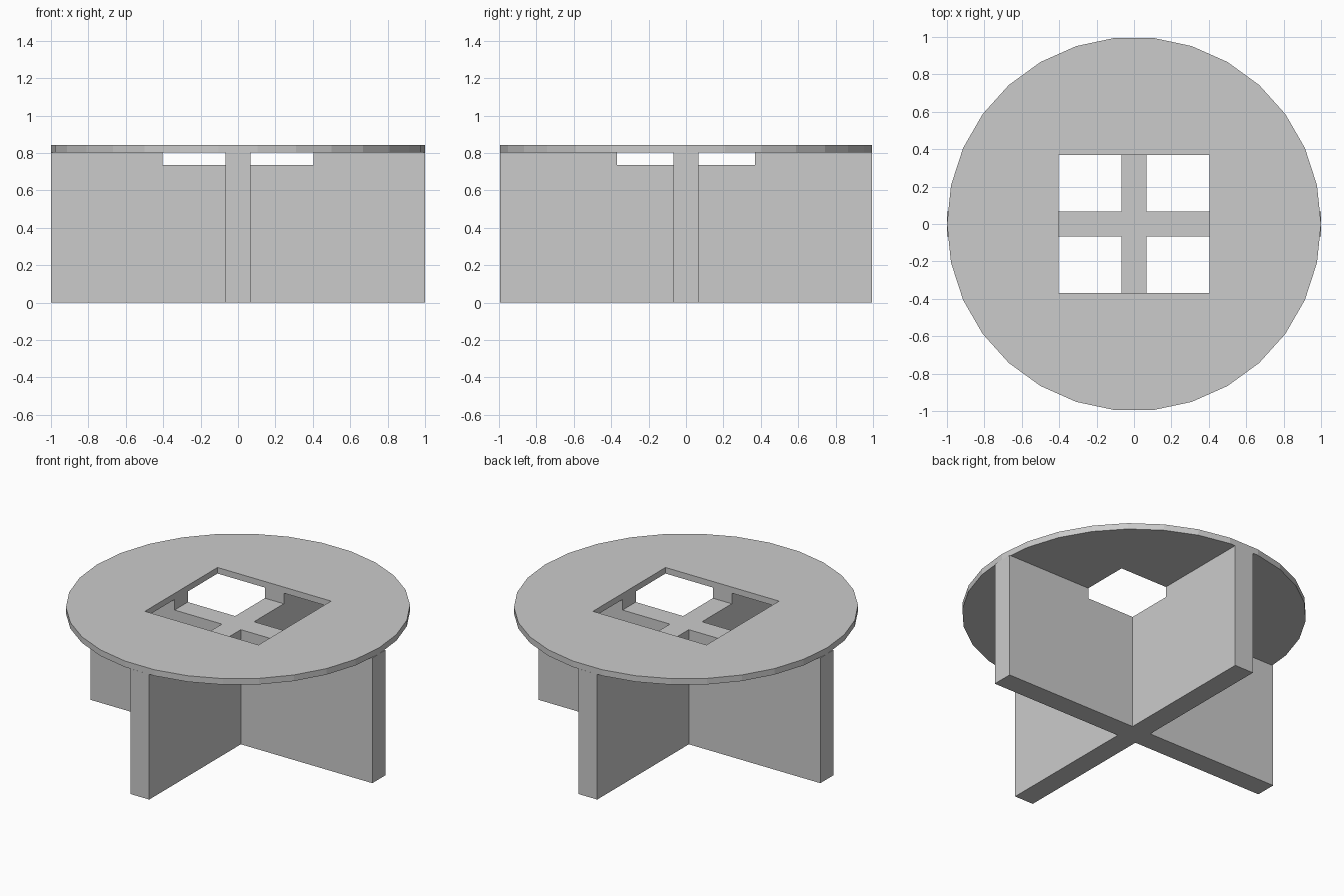
import bpy
import bmesh
from math import pi

cube = bpy.data.objects.get("Cube")
if cube:
    bpy.data.objects.remove(cube, do_unlink=True)

HALF_THICK = 0.067       # half thickness of the leg panels
REACH_X, REACH_Y = 1.0, 0.995
LEG_TOP, TABLE_TOP = 0.803, 0.842
HOLE_X, HOLE_Y, HOLE_FLOOR = 0.403, 0.368, 0.735

grey = bpy.data.materials.new("plain_grey")
grey.use_nodes = True
colour = (0.6, 0.6, 0.6, 1)
grey.diffuse_color = colour
grey.node_tree.nodes["Principled BSDF"].inputs["Base Color"].default_value = colour


def prism(name, outline, bottom, top):
    """Extrude a flat outline from bottom to top."""
    bm = bmesh.new()
    face = bm.faces.new([bm.verts.new((x, y, bottom)) for x, y in outline])
    result = bmesh.ops.extrude_face_region(bm, geom=[face])
    moved = [g for g in result["geom"] if isinstance(g, bmesh.types.BMVert)]
    bmesh.ops.translate(bm, verts=moved, vec=(0, 0, top - bottom))
    bmesh.ops.recalc_face_normals(bm, faces=bm.faces)
    mesh = bpy.data.meshes.new(name)
    bm.to_mesh(mesh)
    bm.free()
    mesh.materials.append(grey)
    obj = bpy.data.objects.new(name, mesh)
    bpy.context.collection.objects.link(obj)
    return obj


def cut(obj, cutter):
    """Subtract the cutter and apply the result."""
    mod = obj.modifiers.new("opening", "BOOLEAN")
    mod.operation = "DIFFERENCE"
    mod.solver = "EXACT"
    mod.object = cutter
    bpy.context.view_layer.objects.active = obj
    bpy.ops.object.modifier_apply(modifier=mod.name)


# Crossed leg panels: one plan outline, corner by corner
t = HALF_THICK
quarter = [(REACH_X, t), (t, t), (t, REACH_Y)]
outline = []
for sx, sy in ((1, 1), (-1, 1), (-1, -1), (1, -1)):
    corner = [(sx * x, sy * y) for x, y in quarter]
    outline += corner if sx == sy else corner[::-1]
legs = prism("crossed_legs", outline, 0, LEG_TOP)

# Faceted round table top
bpy.ops.mesh.primitive_cylinder_add(
    vertices=30, radius=1, depth=TABLE_TOP - LEG_TOP,
    location=(0, 0, (TABLE_TOP + LEG_TOP) / 2), rotation=(0, 0, pi / 2))
table_top = bpy.context.object
table_top.name = "round_table_top"
table_top.data.materials.append(grey)

# Rectangular opening, sunk into the tops of the legs
hole = prism("opening_cutter",
             [(-HOLE_X, -HOLE_Y), (HOLE_X, -HOLE_Y), (HOLE_X, HOLE_Y), (-HOLE_X, HOLE_Y)],
             HOLE_FLOOR, 1)
hole.hide_render = True
for part in (legs, table_top):
    cut(part, hole)
bpy.data.objects.remove(hole, do_unlink=True)
